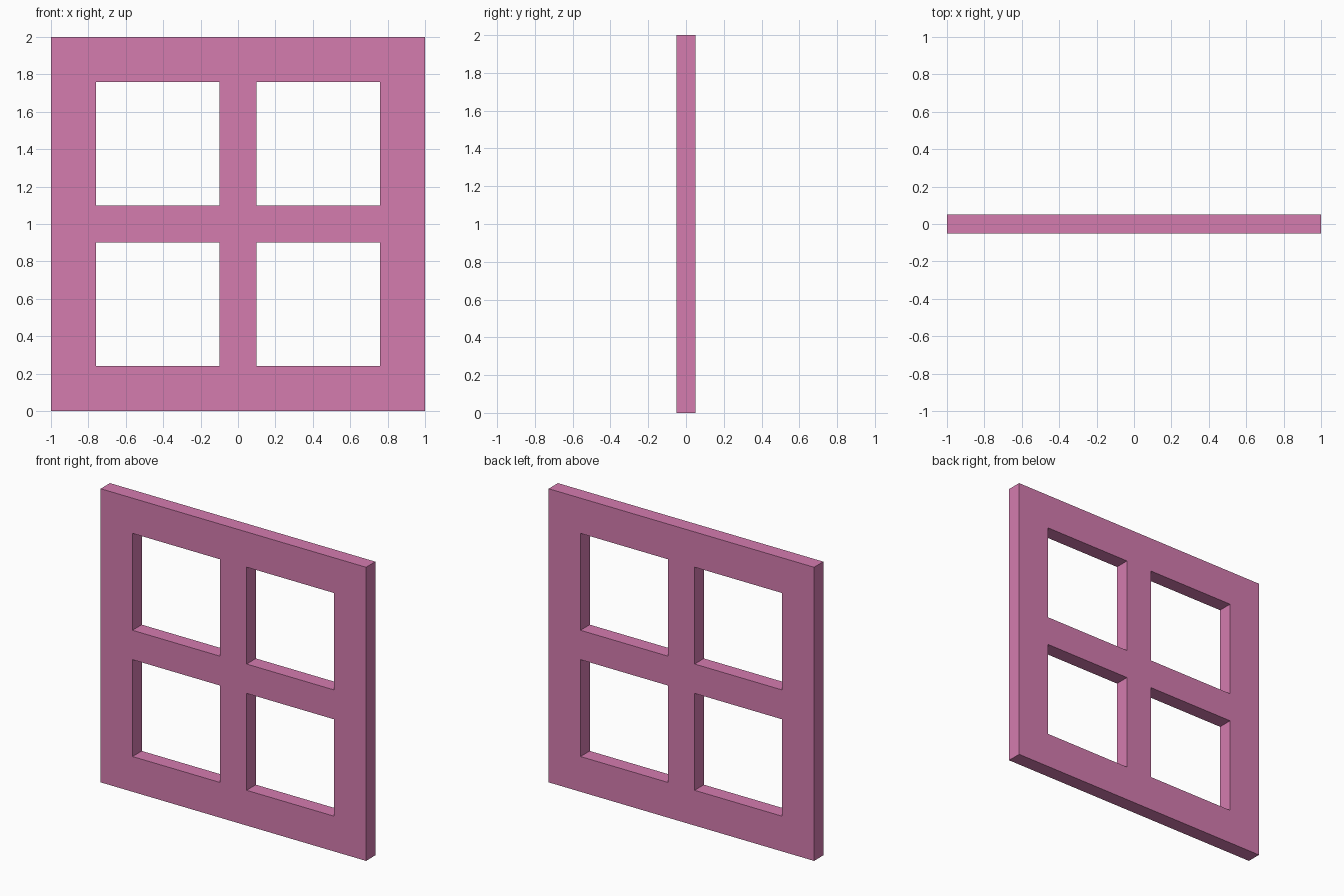
import bpy
import bmesh

if "Cube" in bpy.data.objects:
    bpy.data.objects.remove(bpy.data.objects["Cube"])

DEPTH = 0.10
XS = [-1.0, -0.76, -0.10, 0.10, 0.76, 1.0]
ZS = [x + 1.0 for x in XS]

bm = bmesh.new()

# Front lattice: a 5 x 5 grid of cells, leaving the four panes open
grid = [[bm.verts.new((x, -DEPTH / 2, z)) for z in ZS] for x in XS]
for i in range(5):
    for j in range(5):
        if i in (1, 3) and j in (1, 3):
            continue
        bm.faces.new((grid[i][j], grid[i + 1][j],
                      grid[i + 1][j + 1], grid[i][j + 1]))

# Drop unused loops of the lattice into depth to form a closed solid
ext = bmesh.ops.extrude_face_region(bm, geom=bm.faces[:], use_keep_orig=True)
back = [v for v in ext["geom"] if isinstance(v, bmesh.types.BMVert)]
bmesh.ops.translate(bm, vec=(0, DEPTH, 0), verts=back)
bmesh.ops.recalc_face_normals(bm, faces=bm.faces[:])

mesh = bpy.data.meshes.new("window_frame")
bm.to_mesh(mesh)
bm.free()

window_frame = bpy.data.objects.new("window_frame", mesh)
bpy.context.collection.objects.link(window_frame)

# Pink paint
paint = bpy.data.materials.new("pink_paint")
paint.diffuse_color = (0.66, 0.20, 0.43, 1.0)
paint.use_nodes = True
paint.node_tree.nodes["Principled BSDF"].inputs["Base Color"].default_value = paint.diffuse_color
mesh.materials.append(paint)
